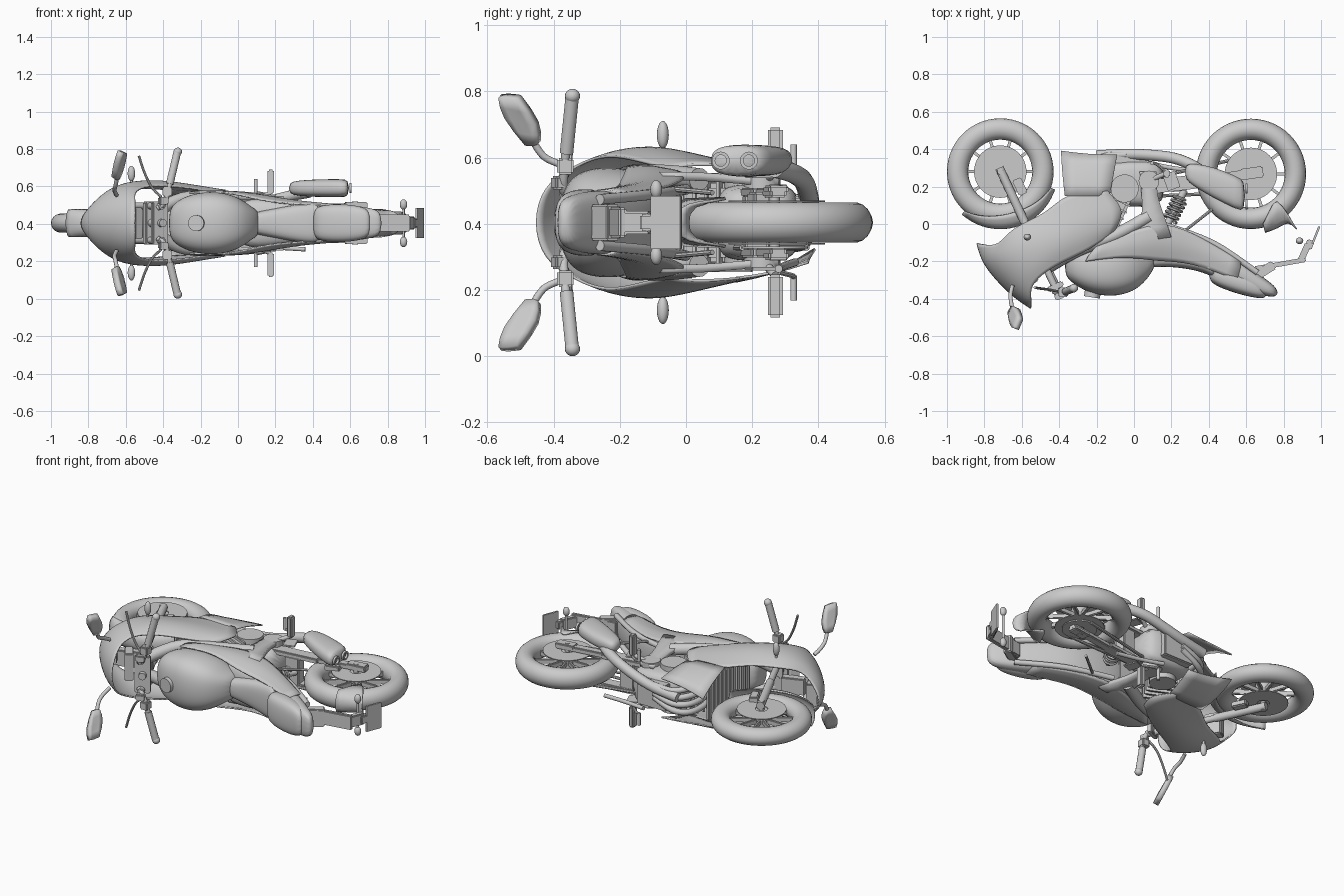
import bpy, bmesh, math
from mathutils import Vector, Matrix

C = 0.404  # height of the lying bike's centre plane; local z = sideways offset


def make(name, bm, mirror=False, sub=0, solid=0, angle=40):
    bmesh.ops.recalc_face_normals(bm, faces=bm.faces)
    me = bpy.data.meshes.new(name)
    bm.to_mesh(me)
    bm.free()
    ob = bpy.data.objects.new(name, me)
    bpy.context.collection.objects.link(ob)
    ob.location.z = C
    me.polygons.foreach_set('use_smooth', [True] * len(me.polygons))
    if not sub:
        me.set_sharp_from_angle(angle=math.radians(angle))
    if mirror:
        m = ob.modifiers.new('Mirror', 'MIRROR')
        m.use_axis = (False, False, True)
    if sub:
        m = ob.modifiers.new('Smooth', 'SUBSURF')
        m.levels = m.render_levels = sub
        m.boundary_smooth = 'PRESERVE_CORNERS'
    if solid:
        m = ob.modifiers.new('Thickness', 'SOLIDIFY')
        m.thickness = solid
        m.offset = 0
    return ob


def skin(bm, rows, closed=False):
    vs = [[bm.verts.new(p) for p in r] for r in rows]
    n = len(rows[0])
    for a, b in zip(vs, vs[1:]):
        for j in range(n if closed else n - 1):
            k = (j + 1) % n
            bm.faces.new((a[j], a[k], b[k], b[j]))
    return vs


def panel(name, rows, mirror=True, sub=2, solid=0.008):
    bm = bmesh.new()
    skin(bm, rows)
    bmesh.ops.remove_doubles(bm, verts=bm.verts, dist=1e-5)
    return make(name, bm, mirror, sub, solid)


def loft(name, secs, e=0.8, n=16, lat=0, sub=2):
    # sections along x: (x, y top, y bottom, half width)
    f = lambda v: math.copysign(abs(v) ** e, v)
    rows = []
    for x, y0, y1, w in secs:
        rows.append([(x, (y0 + y1) / 2 + (y1 - y0) / 2 * f(math.cos(t)), lat + w * f(math.sin(t)))
                     for t in [2 * math.pi * i / n for i in range(n)]])
    bm = bmesh.new()
    vs = skin(bm, rows, True)
    bm.faces.new(vs[0])
    bm.faces.new(vs[-1])
    return make(name, bm, sub=sub)


def tube(name, pts, r, mirror=False, n=12):
    # round pipe through points, with smoothed bends
    P = [Vector(p) for p in pts]
    if len(P) > 2:
        Q = [P[0]] + P + [P[-1]]
        out = []
        for i in range(1, len(Q) - 2):
            a, b, c, d = Q[i - 1:i + 3]
            for k in range(5):
                t = k / 5
                out.append(0.5 * (2 * b + (c - a) * t + (2 * a - 5 * b + 4 * c - d) * t * t
                                  + (3 * b - a - 3 * c + d) * t ** 3))
        P = out + [P[-1]]
    rows = []
    q = None
    for i, p in enumerate(P):
        d = (P[min(i + 1, len(P) - 1)] - P[max(i - 1, 0)]).normalized()
        u = d.orthogonal() if q is None else (q - d * q.dot(d))
        u.normalize()
        q = u
        v = d.cross(u)
        rows.append([p + r * (u * math.cos(t) + v * math.sin(t)) for t in [2 * math.pi * j / n for j in range(n)]])
    bm = bmesh.new()
    vs = skin(bm, rows, True)
    bm.faces.new(vs[0])
    bm.faces.new(vs[-1])
    return make(name, bm, mirror)


def box(name, c, size, rot=0, mirror=False, bevel=0.006):
    bm = bmesh.new()
    bmesh.ops.create_cube(bm, size=1, matrix=Matrix.Translation(c) @ Matrix.Rotation(math.radians(rot), 4, 'Z')
                          @ Matrix.Diagonal((*size, 1)))
    if bevel:
        bmesh.ops.bevel(bm, geom=bm.edges[:], offset=bevel, segments=2, affect='EDGES')
    return make(name, bm, mirror)


def ball(name, c, size, mirror=False):
    bm = bmesh.new()
    bmesh.ops.create_uvsphere(bm, u_segments=16, v_segments=10, radius=1,
                              matrix=Matrix.Translation(c) @ Matrix.Diagonal((*size, 1)))
    return make(name, bm, mirror)


def lathe(name, c, prof, n=56):
    # closed (radius, sideways) profile turned round a wheel axle
    rows = [[(c[0] + r * math.cos(a), c[1] + r * math.sin(a), z) for r, z in prof]
            for a in [2 * math.pi * i / n for i in range(n + 1)]]
    bm = bmesh.new()
    skin(bm, rows, True)
    bmesh.ops.remove_doubles(bm, verts=bm.verts, dist=1e-5)
    return make(name, bm, angle=50)


# wheels
F, R = (-0.715, 0.28), (0.625, 0.268)
for tag, c, w, r in (('front', F, 0.052, 0.228), ('rear', R, 0.062, 0.238)):
    ts = [2 * math.pi * i / 18 for i in range(18)]
    lathe(tag + '_tire', c, [(r + 0.057 * math.cos(t), w * math.sin(t)) for t in ts])
    lathe(tag + '_rim', c, [(0.2, -0.04), (r, -0.045), (r, 0.045), (0.2, 0.04), (0.19, 0)])
    lathe(tag + '_hub', c, [(0.012, -0.06), (0.04, -0.06), (0.045, 0.06), (0.012, 0.06)], 24)
    tube(tag + '_axle', [(*c, -0.115), (*c, 0.115)], 0.016)
    for i in range(10):
        a = 2 * math.pi * i / 10
        box(tag + '_spoke', (c[0] + 0.12 * math.cos(a), c[1] + 0.12 * math.sin(a), 0),
            (0.17, 0.016, 0.03), math.degrees(a), bevel=0.004)
    for s in (1, -1):
        lathe(tag + '_disc', c, [(0.035, s * 0.062), (0.14, s * 0.062), (0.14, s * 0.067), (0.035, s * 0.067)])

# front fork, brakes and fender
tube('fork_lower', [(-0.72, 0.3, 0.092), (-0.585, 0.01, 0.092)], 0.024, True)
tube('fork_upper', [(-0.6, 0.04, 0.092), (-0.405, -0.375, 0.092)], 0.019, True)
box('front_caliper', (-0.61, 0.2, 0.08), (0.05, 0.09, 0.035), 25, True)
box('lower_clamp', (-0.47, -0.22, 0), (0.07, 0.04, 0.23), 25)
box('top_clamp', (-0.42, -0.335, 0), (0.09, 0.03, 0.23), 25)
tube('steering_stem', [(-0.48, -0.2, 0), (-0.4, -0.37, 0)], 0.022)
rows = []
for i in range(13):
    a, k = math.radians(228 + 9.5 * i), math.sin(math.pi * i / 12)
    rows.append([(F[0] + r * math.cos(a), F[1] + r * math.sin(a), z)
                 for r, z in ((.307, 0), (.304, .035), (.295 - .015 * k, .062), (.285 - .055 * k, .072))])
panel('front_fender', rows, sub=1, solid=0.006)

# clip-on bars, levers, mirrors and indicators
tube('handlebar', [(-0.43, -0.36, 0.08), (-0.385, -0.37, 0.13), (-0.33, -0.346, 0.36)], 0.014, True)
tube('grip', [(-0.365, -0.361, 0.21), (-0.325, -0.344, 0.378)], 0.021, True)
ball('bar_end', (-0.322, -0.343, 0.382), (0.023, 0.023, 0.022), True)
box('switch_block', (-0.378, -0.365, 0.17), (0.05, 0.05, 0.05), 0, True)
tube('hand_lever', [(-0.41, -0.36, 0.14), (-0.46, -0.35, 0.19), (-0.5, -0.345, 0.27), (-0.53, -0.34, 0.36)], 0.007, True, 8)
box('brake_reservoir', (-0.4, -0.385, 0.12), (0.05, 0.035, 0.04), 20, True)
tube('mirror_stem', [(-0.65, -0.33, 0.15), (-0.66, -0.38, 0.175), (-0.655, -0.43, 0.2), (-0.645, -0.465, 0.25)], 0.011, True)
panel('mirror', [[(-0.665, -0.48, 0.24), (-0.655, -0.462, 0.235), (-0.645, -0.445, 0.24)],
                 [(-0.65, -0.555, 0.325), (-0.64, -0.5, 0.31), (-0.62, -0.44, 0.295)],
                 [(-0.63, -0.562, 0.382), (-0.62, -0.54, 0.384), (-0.605, -0.505, 0.378)]], sub=1, solid=0.032)
tube('front_indicator_stem', [(-0.57, -0.07, 0.2), (-0.57, -0.07, 0.25)], 0.008, True)
ball('front_indicator', (-0.57, -0.07, 0.265), (0.02, 0.018, 0.042), True)

# nose, side fairing and belly panels
panel('fairing', [
    [(-.555, -.46, 0), (-.66, -.39, 0), (-.76, -.285, 0), (-.825, -.2, 0), (-.855, -.1, 0)],
    [(-.545, -.43, .11), (-.645, -.365, .11), (-.74, -.265, .105), (-.795, -.18, .095), (-.805, -.11, .075)],
    [(-.56, -.345, .165), (-.6, -.3, .183), (-.66, -.22, .19), (-.7, -.16, .18), (-.72, -.12, .15)],
    [(-.5, -.27, .2), (-.53, -.22, .22), (-.57, -.14, .228), (-.61, -.07, .215), (-.66, -.02, .185)],
    [(-.38, -.2, .2), (-.4, -.14, .227), (-.42, -.07, .23), (-.44, 0, .21), (-.46, .055, .19)],
    [(-.24, -.14, .185), (-.26, -.08, .207), (-.28, 0, .21), (-.32, .08, .195), (-.37, .17, .175)],
    [(-.11, -.04, .16), (-.08, 0, .175), (-.06, .07, .175), (-.09, .12, .172), (-.14, .175, .167)]])
panel('belly_panel', [[(-.37, .15, .178), (-.385, .28, .15), (-.39, .39, .08)],
                      [(-.25, .15, .178), (-.25, .27, .155), (-.24, .37, .11)],
                      [(-.13, .15, .168), (-.11, .26, .155), (-.09, .37, .12)]], sub=1)
box('headlight', (-0.74, -0.18, 0), (0.06, 0.1, 0.14), 30)
box('instrument_panel', (-0.56, -0.27, 0), (0.05, 0.11, 0.17), 35)
box('fairing_bracket', (-0.6, -0.2, 0), (0.14, 0.05, 0.1), 20)

# tank, seats and tail
loft('fuel_tank', [(-.37, -.27, -.17, .06), (-.34, -.31, -.14, .115), (-.25, -.37, -.1, .16), (-.12, -.395, -.08, .176),
                   (0, -.365, -.08, .145), (.07, -.3, -.1, .09), (.12, -.22, -.1, .06)], 0.75)
tube('fuel_cap', [(-.22, -.36, 0), (-.225, -.392, 0)], 0.043, n=24)
loft('rider_seat', [(.06, -.24, -.12, .055), (.15, -.225, -.11, .07), (.3, -.24, -.13, .1), (.4, -.27, -.16, .11),
                    (.44, -.3, -.2, .1)], 0.7)
loft('pillion_seat', [(.4, -.3, -.22, .07), (.44, -.335, -.21, .1), (.57, -.38, -.25, .105), (.67, -.4, -.3, .09),
                      (.71, -.395, -.33, .06)], 0.7)
loft('tail', [(-.02, -.17, -.05, .13), (.15, -.19, -.04, .135), (.3, -.2, -.06, .11), (.42, -.25, -.1, .1),
              (.58, -.345, -.2, .1), (.7, -.39, -.29, .085), (.77, -.39, -.345, .065)], 0.7)
panel('side_cover', [[(-.26, -.2, .16), (-.24, -.16, .175), (-.2, -.12, .165)],
                     [(-.05, -.17, .17), (0, -.1, .175), (-.02, -.04, .16)],
                     [(.12, -.2, .12), (.16, -.1, .15), (.16, .02, .14)],
                     [(.3, -.2, .1), (.34, -.12, .12), (.36, -.07, .1)],
                     [(.55, -.3, .09), (.57, -.24, .1), (.57, -.2, .085)]])
panel('frame_plate', [[(.0, -.1, .14), (.2, -.07, .14)], [(.05, .05, .14), (.16, .05, .14)],
                      [(.04, .15, .13), (.12, .15, .13)], [(.03, .28, .12), (.12, .28, .12)]], sub=1, solid=0.025)
tube('frame_spar', [(-.46, -.23, .05), (-.3, -.14, .13), (-.1, -.06, .14), (.08, .04, .13)], 0.035, True)
tube('subframe_rail', [(.15, .0, .1), (.42, -.1, .085), (.66, -.26, .07)], 0.016, True)

# plate holder with rear indicators
box('plate_holder', (.78, -.215, 0), (.28, .025, .09), 10)
box('holder_block', (.68, -.26, 0), (.16, .05, .11), 32)
box('plate_arm', (.912, -.15, 0), (.035, .1, .07), -24)
box('license_plate', (.972, -.06, 0), (.012, .1, .16), -22, bevel=0.002)
box('plate_bracket', (.938, -.11, 0), (.04, .05, .05), -22)
tube('rear_indicator_stem', [(.885, -.09, 0), (.885, -.09, .085)], 0.007, True)
ball('rear_indicator', (.885, -.09, .1), (.02, .018, .028), True)

# rear fender and swingarm
panel('rear_fender', [[(.7, -.045, 0), (.7, -.04, .05), (.69, .0, .07)],
                      [(.77, -.025, 0), (.765, -.015, .055), (.73, .08, .072)],
                      [(.83, .02, 0), (.82, .025, .055), (.76, .15, .075)],
                      [(.875, -.03, 0), (.86, -.02, .05), (.83, .04, .06)]], sub=1)
for a, b, h in (((.1, .2), (.4, .235), .075), ((.36, .23), (.69, .28), .05)):
    d = Vector(b) - Vector(a)
    box('swingarm', ((a[0] + b[0]) / 2, (a[1] + b[1]) / 2, 0.09), (d.length, h, 0.03), math.degrees(math.atan2(d.y, d.x)), True)
box('swingarm_bridge', (.24, .21, 0), (.09, .07, .17), 6)
box('axle_block', (.63, .272, .1), (.12, .06, .025), 8, True)
lathe('rear_sprocket', R, [(.03, -.072), (.1, -.072), (.1, -.079), (.03, -.079)], 40)
for y0, y1 in ((.15, .17), (.25, .365)):
    tube('chain_run', [(.12, y0, -.076), (.62, y1, -.076)], 0.009, n=8)
box('rear_caliper', (.5, .22, .075), (.09, .05, .035), 15)
tube('torque_rod', [(.28, -.03, .1), (.42, .08, .09)], 0.008, True, 8)

# shock absorber with coil spring
A, B = Vector((.17, -.02, 0)), Vector((.27, .18, 0))
tube('shock_body', [A, B], 0.02)
ax = (B - A).normalized()
u = ax.orthogonal().normalized()
v = ax.cross(u)
tube('shock_spring', [A + (B - A) * (.2 + .6 * i / 48) + .038 * (u * math.cos(i * math.pi / 4) + v * math.sin(i * math.pi / 4))
                      for i in range(49)], 0.008, n=6)

# engine and radiator
loft('crankcase', [(-.17, .16, .3, .09), (-.12, .1, .34, .12), (.08, .08, .35, .12), (.17, .12, .32, .1)], 0.5, sub=1)
box('cylinder_block', (-.14, .06, 0), (.17, .24, .24), -25, bevel=.015)
box('cylinder_head', (-.19, -.05, 0), (.18, .1, .26), -25, bevel=.02)
box('airbox', (-.1, -.09, 0), (.34, .1, .2), 0)
for i in range(6):
    box('cooling_fin', (-.115 - .018 * i, .14 - .036 * i, 0), (.21, .01, .27), -25, bevel=0)
tube('clutch_drum', [(-.05, .19, -.145), (-.05, .19, .145)], 0.075, n=32)
tube('generator_drum', [(.08, .23, -.14), (.08, .23, .14)], 0.055, n=32)
box('radiator', (-.33, .06, 0), (.03, .3, .3), -15)
for i in range(10):
    box('radiator_fin', (-.345 + .0075 * (i - 4.5), .06 + .028 * (i - 4.5), 0), (.03, .006, .28), -15, bevel=0)
box('oil_pan', (-.02, .345, 0), (.2, .05, .16), 0)

# exhaust
for z in (-.075, -.025, .025, .075):
    tube('header_pipe', [(-.22, .1, z), (-.25, .18, z), (-.235, .3, z), (-.16, .36, z * .8), (-.04, .37, z * .5 + .03)], 0.018)
tube('link_pipe', [(-.2, .365, .03), (-.06, .372, .05), (.06, .37, .08), (.2, .355, .125), (.3, .32, .15), (.38, .27, .165)], 0.03)
loft('muffler', [(.27, .24, .32, .03), (.32, .2, .325, .042), (.42, .14, .31, .048), (.55, .075, .255, .05), (.595, .065, .235, .046)],
     0.75, lat=.187, sub=1)
for y in (.105, .19):
    lathe('muffler_tip', (0, 0), [(.017, .595), (.027, .595), (.027, .608), (.017, .608)], 20).matrix_world = (
        Matrix.Translation((0, y, C + .187)) @ Matrix.Rotation(math.pi / 2, 4, 'Y'))

# foot pegs, pedals and side stand
tube('peg_bracket', [(.1, .24, .125), (.17, .27, .16)], 0.013, True)
box('foot_peg', (.175, .27, .222), (.035, .045, .13), 0, True, .008)
tube('pedal_arm', [(.17, .28, .15), (.12, .32, .16), (.095, .325, .165)], 0.008, True, 8)
tube('pedal_toe', [(.095, .325, .16), (.095, .325, .235)], 0.01, True)
tube('side_stand', [(.06, .33, -.12), (.2, .3, -.13), (.36, .28, -.14)], 0.012)
box('heel_guard', (.2, .23, .14), (.07, .09, .01), 20, True, .003)
